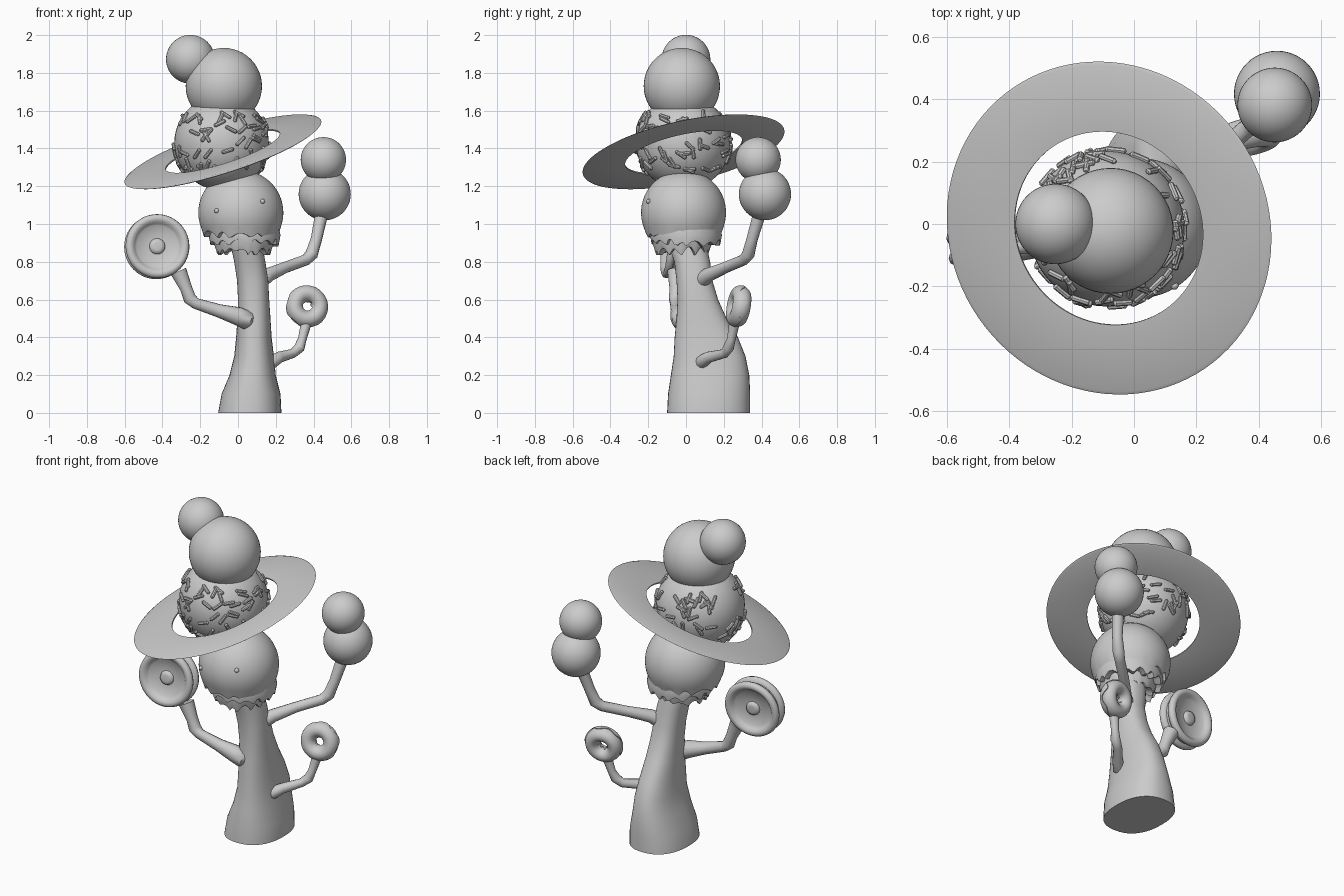
import bpy, bmesh, math, random
from mathutils import Vector, Matrix

if "Cube" in bpy.data.objects:
    bpy.data.objects.remove(bpy.data.objects["Cube"])

random.seed(4)
TAU = 2 * math.pi


def finish(name, bm, angle=40):
    bmesh.ops.recalc_face_normals(bm, faces=bm.faces)
    me = bpy.data.meshes.new(name)
    bm.to_mesh(me)
    bm.free()
    ob = bpy.data.objects.new(name, me)
    bpy.context.collection.objects.link(ob)
    smooth(ob, angle)
    return ob


def smooth(ob, angle=40):
    bpy.ops.object.select_all(action='DESELECT')
    ob.select_set(True)
    bpy.context.view_layer.objects.active = ob
    bpy.ops.object.shade_smooth_by_angle(angle=math.radians(angle))


def loft(name, rows, closed=False, caps=True, angle=40, matrix=None):
    """Skin a list of equally sized point rings."""
    bm = bmesh.new()
    rings = [[bm.verts.new(p) for p in row] for row in rows]
    n = len(rings[0])
    pairs = list(zip(rings, rings[1:])) + ([(rings[-1], rings[0])] if closed else [])
    for a, b in pairs:
        for i in range(n):
            j = (i + 1) % n
            bm.faces.new((a[i], a[j], b[j], b[i]))
    if caps and not closed:
        bm.faces.new(rings[0])
        bm.faces.new(rings[-1])
    if matrix:
        bmesh.ops.transform(bm, matrix=matrix, verts=bm.verts)
    return finish(name, bm, angle)


def ring(r, z, n=64):
    return [(r * math.cos(TAU * i / n), r * math.sin(TAU * i / n), z) for i in range(n)]


def aim(centre, axis):
    """Move local z onto the given axis at the given centre."""
    return Matrix.Translation(centre) @ Vector(axis).to_track_quat('Z', 'Y').to_matrix().to_4x4()


def ball(name, centre, r, seg=48):
    bm = bmesh.new()
    bmesh.ops.create_uvsphere(bm, u_segments=seg, v_segments=seg // 2, radius=r,
                              matrix=Matrix.Translation(centre))
    return finish(name, bm)


def limb(name, pts):
    """Tapered tube through (x, y, z, radius) points."""
    cu = bpy.data.curves.new(name, 'CURVE')
    cu.dimensions = '3D'
    cu.bevel_depth = 1
    cu.bevel_resolution = 4
    cu.use_fill_caps = True
    sp = cu.splines.new('POLY')
    sp.points.add(len(pts) - 1)
    for p, (x, y, z, r) in zip(sp.points, pts):
        p.co = (x, y, z, 1)
        p.radius = r
    ob = bpy.data.objects.new(name, cu)
    bpy.context.collection.objects.link(ob)
    bpy.ops.object.select_all(action='DESELECT')
    ob.select_set(True)
    bpy.context.view_layer.objects.active = ob
    bpy.ops.object.convert(target='MESH')
    smooth(bpy.context.object, 50)


# Leaning trunk: z, x min, x max, y min, y max
sections = [(0, -.105, .23, -.10, .34), (.1, -.087, .225, -.095, .34), (.2, -.045, .2, -.08, .335),
            (.3, -.02, .19, -.065, .315), (.4, -.01, .178, -.06, .275), (.5, -.003, .172, -.05, .215),
            (.6, 0, .165, -.045, .17), (.7, -.005, .16, -.05, .14), (.8, -.02, .145, -.062, .128),
            (.88, -.038, .13, -.09, .11), (1.0, -.06, .11, -.11, .09)]
rows = []
for z, x0, x1, y0, y1 in sections:
    row = []
    for i in range(40):
        c, s = math.cos(TAU * i / 40), math.sin(TAU * i / 40)
        row.append(((x0 + x1) / 2 + (x1 - x0) / 2 * math.copysign(abs(c) ** .85, c),
                    (y0 + y1) / 2 + (y1 - y0) / 2 * math.copysign(abs(s) ** .85, s), z))
    rows.append(row)
loft("trunk", rows)

# Head scoop with ragged, melting layers below it
N = 72


def ragged(name, centre, profile, depth):
    """Lathe whose rows are weighted by a jagged edge: (radius, z, weight)."""
    jag, i = [], 0
    while len(jag) < N:
        k, a, b = random.choice((4, 5, 7)), random.uniform(-1, .1), random.uniform(.2, 1)
        jag += [a + (b - a) * math.sin(math.pi * (t + .5) / k) for t in range(k)]
    rows = []
    for r, z, w in profile:
        rows.append([(x * (1 + .03 * w * jag[i]), y * (1 + .03 * w * jag[i]), zz + w * depth * jag[i])
                     for i, (x, y, zz) in enumerate(ring(r, z, N))])
    loft(name, rows, matrix=Matrix.Translation(centre))


dome = [(.225 * math.cos(math.radians(a)), .225 * math.sin(math.radians(a)), 0) for a in range(88, -24, -6)]
ragged("head_scoop", (.015, -.013, 1.06), dome + [(.197, -.12, .9), (.175, -.12, .9), (.06, -.07, 0)], .03)
ragged("melt_layer_upper", (.035, 0, 0), [(.06, 1.0, 0), (.18, .99, 0), (.19, .94, 0), (.182, .895, 1),
                                          (.16, .895, 1), (.06, .93, 0)], .028)
ragged("melt_layer_lower", (.03, -.02, 0), [(.06, .96, 0), (.16, .95, 0), (.158, .9, 0), (.142, .85, 1),
                                            (.125, .85, 1), (.06, .89, 0)], .03)
for side, c in (("left", (-.113, -.197, 1.07)), ("right", (.13, -.198, 1.12))):
    ball("eye_" + side, c, .013, 16)

# Stacked scoops
mid, MR = Vector((-.087, -.015, 1.43)), .25
ball("sprinkled_scoop", mid, MR)
ball("upper_scoop", (-.075, -.022, 1.73), .202)
ball("top_scoop", (-.252, 0, 1.872), .129)

# Sprinkles lying on the middle scoop
bm = bmesh.new()
for i in range(110):
    a, h = random.uniform(0, TAU), random.uniform(-.6, .6)
    n = Vector((math.cos(a) * math.sqrt(1 - h * h), math.sin(a) * math.sqrt(1 - h * h), h))
    along = n.cross(Vector((random.uniform(-1, 1), random.uniform(-1, 1), random.uniform(-1, 1)))).normalized()
    m = aim(mid + n * (MR + .004), along)
    prof = [(.004, -.034), (.01, -.028), (.01, .028), (.004, .034)]
    rs = [[bm.verts.new(m @ Vector(p)) for p in ring(r, z, 8)] for r, z in prof]
    for p, q in zip(rs, rs[1:]):
        for k in range(8):
            bm.faces.new((p[k], p[k - 1], q[k - 1], q[k]))
    bm.faces.new(rs[0])
    bm.faces.new(rs[-1])
finish("sprinkles", bm)

# Tilted thin ring around the middle scoop
loft("tilted_ring", [ring(r, z, 96) for r, z in ((.317, -.004), (.535, -.005), (.546, 0), (.535, .005), (.317, .004))],
     closed=True, matrix=aim((-.08, -.013, 1.382), (-.298, -.205, .932)))

# Arms
limb("arm_left", [(.075, -.01, .475, .025), (.05, -.025, .49, .052), (.0, -.035, .512, .05), (-.1, -.045, .54, .036),
                  (-.225, -.055, .58, .03), (-.255, -.055, .605, .036), (-.275, -.055, .66, .033),
                  (-.315, -.055, .75, .045)])
limb("arm_right_upper", [(.06, .05, .68, .03), (.11, .075, .69, .045), (.16, .115, .73, .038), (.25, .21, .77, .03),
                         (.36, .305, .81, .03), (.39, .33, .84, .034), (.415, .35, .92, .03), (.44, .385, 1.04, .034)])
limb("arm_right_lower", [(.13, .06, .25, .02), (.18, .085, .27, .036), (.22, .12, .295, .03), (.29, .205, .315, .025),
                         (.325, .225, .345, .029), (.34, .24, .39, .023), (.36, .255, .47, .028)])

# Scoops held by the upper arm
ball("held_scoop_large", (.459, .418, 1.158), .138)
ball("held_scoop_small", (.452, .382, 1.34), .12)

# Sandwich biscuit: rimmed faces, central knobs and a groove round the edge
half = [(.02, .04), (.036, .037), (.042, .022), (.11, .026), (.122, .038), (.135, .052), (.152, .055),
        (.166, .046), (.17, .032), (.165, .018), (.145, .012)]
profile = half + [(r, -z) for r, z in reversed(half)]
loft("biscuit", [ring(r, z) for r, z in profile], angle=60, matrix=aim((-.43, -.06, .88), (.12, -1, .08)))


# Doughnut with wavy icing on its front
def torus(name, major, minor, arc, wave):
    rows = []
    for j in range(25):
        row = []
        for i in range(64):
            u = TAU * i / 64
            lift = arc + wave * math.sin(6 * u) + wave * .6 * math.sin(4 * u + 1)
            v = math.pi / 2 + (j / 24 * 2 - 1) * min(lift, math.pi)
            r = major + minor * math.cos(v)
            row.append((r * math.cos(u), r * math.sin(u), minor * math.sin(v) * 1.15))
        rows.append(row)
    loft(name, rows, closed=True, angle=60, matrix=aim((.365, .282, .563), (.22, -1, .18)))


torus("doughnut", .068, .04, math.pi * 24 / 25, 0)
torus("doughnut_icing", .068, .045, 1.5, .25)
